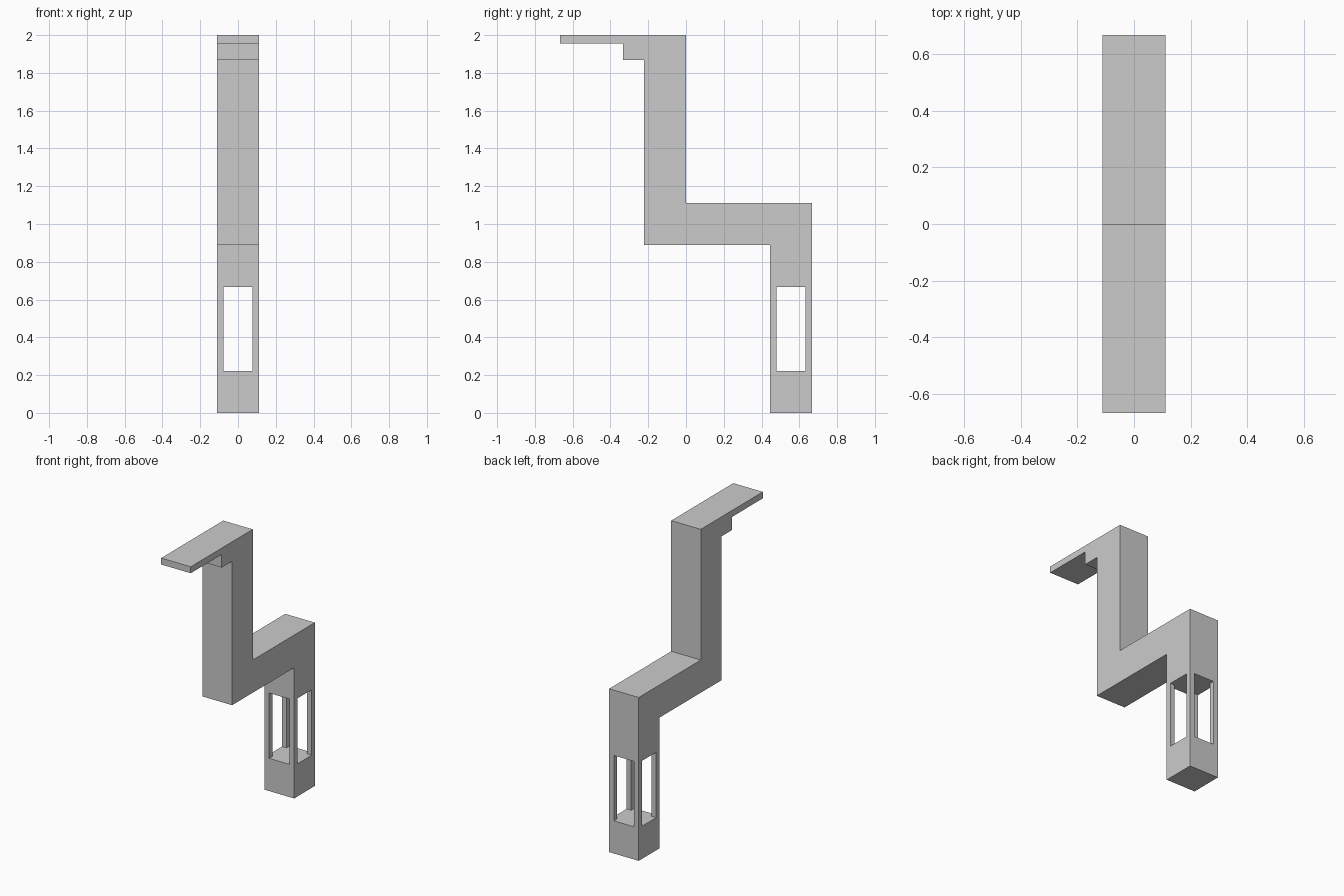
import bpy, bmesh
from mathutils import Vector

if "Cube" in bpy.data.objects:
    bpy.data.objects.remove(bpy.data.objects["Cube"])

U = 1 / 9          # half the bar width
POST = 0.0345      # thickness of the corner posts


def extrude_profile(name, points, offset):
    """Fill a closed outline and extrude it along offset."""
    bm = bmesh.new()
    face = bm.faces.new([bm.verts.new(p) for p in points])
    new = bmesh.ops.extrude_face_region(bm, geom=[face])["geom"]
    bmesh.ops.translate(bm, vec=Vector(offset),
                        verts=[v for v in new if isinstance(v, bmesh.types.BMVert)])
    bmesh.ops.recalc_face_normals(bm, faces=bm.faces)
    mesh = bpy.data.meshes.new(name)
    bm.to_mesh(mesh)
    bm.free()
    obj = bpy.data.objects.new(name, mesh)
    bpy.context.collection.objects.link(obj)
    return obj


# Stepped bar: side outline (y, z), from the foot up to the thin top plate
outline = [
    (4*U, 0), (6*U, 0), (6*U, 10*U), (0, 10*U), (0, 2), (-6*U, 2),
    (-6*U, 1.956), (-3*U, 1.956), (-3*U, 1.867), (-2*U, 1.867),
    (-2*U, 8*U), (4*U, 8*U),
]
bar = extrude_profile("stepped_bar", [(-U, y, z) for y, z in outline], (2*U, 0, 0))

# Cross-shaped cutter opens all four sides of the leg, leaving corner posts
w, far, cy = U - POST, 0.2, 5*U
cross = [(w, w), (w, far), (-w, far), (-w, w), (-far, w), (-far, -w),
         (-w, -w), (-w, -far), (w, -far), (w, -w), (far, -w), (far, w)]
cutter = extrude_profile("window_cutter", [(x, cy + y, 2*U) for x, y in cross],
                         (0, 0, 4*U))
cutter.hide_render = True
cutter.display_type = 'WIRE'

mod = bar.modifiers.new("windows", 'BOOLEAN')
mod.operation = 'DIFFERENCE'
mod.solver = 'EXACT'
mod.object = cutter
